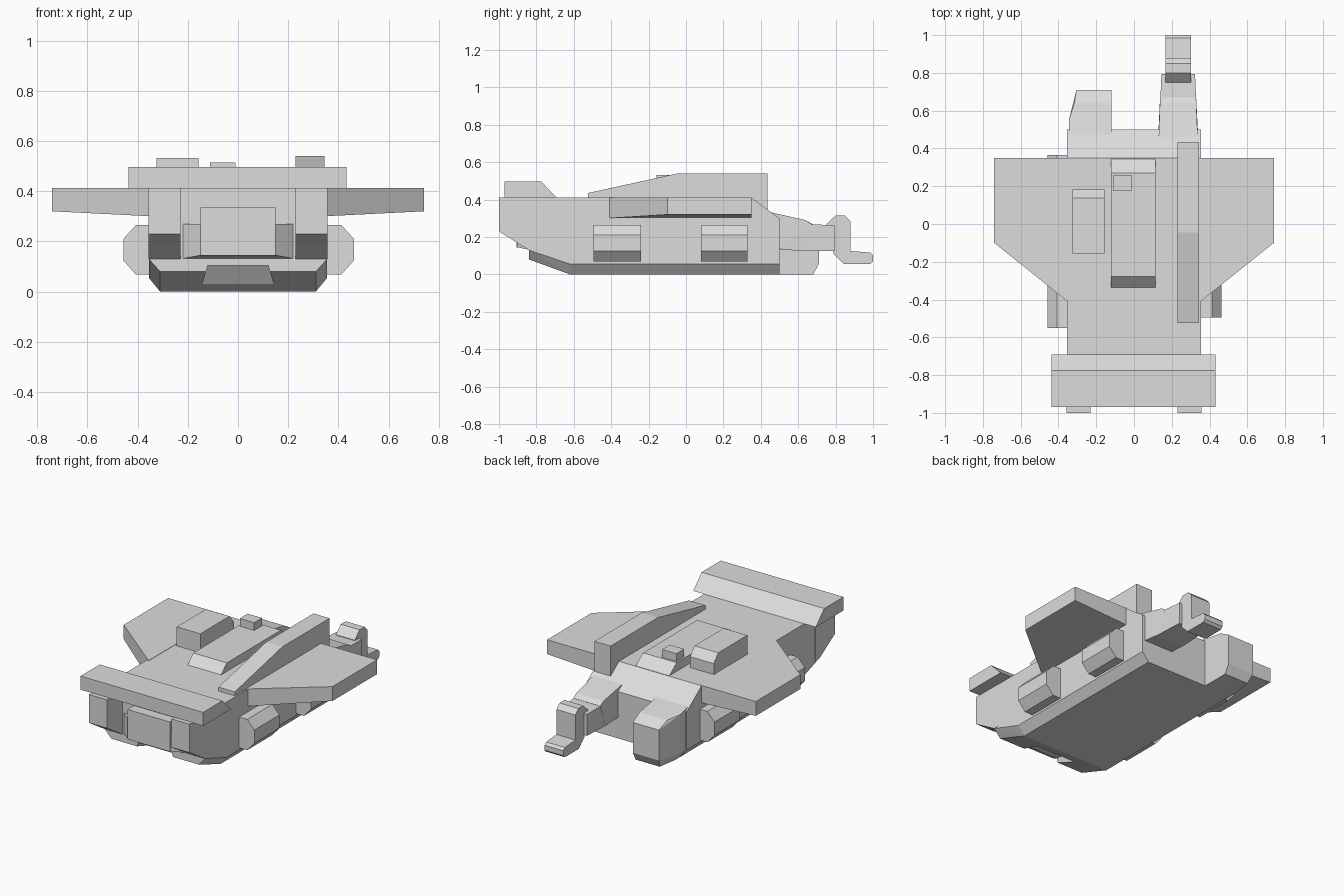
import bpy, bmesh, math

grey = bpy.data.materials.new("hull_grey")
grey.diffuse_color = (0.72, 0.72, 0.72, 1)


def finish(name, bm):
    bmesh.ops.recalc_face_normals(bm, faces=bm.faces)
    me = bpy.data.meshes.new(name)
    bm.to_mesh(me)
    bm.free()
    me.materials.append(grey)
    ob = bpy.data.objects.new(name, me)
    bpy.context.collection.objects.link(ob)
    return ob


def solid(name, pts):
    """Faceted convex block around the given corners."""
    bm = bmesh.new()
    for p in pts:
        bm.verts.new(p)
    res = bmesh.ops.convex_hull(bm, input=bm.verts)
    junk = [g for g in res["geom_interior"] if isinstance(g, bmesh.types.BMVert)]
    bmesh.ops.delete(bm, geom=junk, context='VERTS')
    bmesh.ops.dissolve_limit(bm, angle_limit=math.radians(0.5),
                             verts=bm.verts, edges=bm.edges)
    return finish(name, bm)


def side_prism(name, x0, x1, yz):
    """Side profile (y, z) extruded across x."""
    bm = bmesh.new()
    face = bm.faces.new([bm.verts.new((x0, y, z)) for y, z in yz])
    ext = bmesh.ops.extrude_face_region(bm, geom=[face])
    moved = [g for g in ext["geom"] if isinstance(g, bmesh.types.BMVert)]
    bmesh.ops.translate(bm, verts=moved, vec=(x1 - x0, 0, 0))
    return finish(name, bm)


def both(pts):
    return [(s * x, y, z) for x, y, z in pts for s in (-1, 1)]


# Main hull with chamfered belly and sloping tail
W, B = 0.355, 0.31
hull = solid("main_hull", both([
    (W, -0.84, 0.41), (W, 0.35, 0.41), (W, 0.5, 0.30), (W, 0.5, 0.055),
    (B, 0.5, 0), (B, -0.62, 0), (W, -0.62, 0.055),
    (W, -0.84, 0.13), (B, -0.84, 0.08)]))

# Notch under the nose
notch = solid("nose_notch_cutter", both([
    (0.12, -0.9, 0.105), (0.12, -0.76, 0.105),
    (0.16, -0.9, -0.03), (0.16, -0.66, -0.03)]))
notch.hide_render = True
notch.hide_viewport = True
cut = hull.modifiers.new("notch", 'BOOLEAN')
cut.operation = 'DIFFERENCE'
cut.object = notch
cut.solver = 'EXACT'

# Nose pillars either side of the front recess
for side, s in (("left", -1), ("right", 1)):
    side_prism(side + "_nose_pillar", s * 0.23, s * 0.357,
               [(-1, 0.23), (-1, 0.412), (-0.8, 0.412), (-0.8, 0.13), (-0.84, 0.13)])

# Cheeked block in the recess, with its raised front panel
solid("recess_block", both([
    (0.23, -0.83, 0.13), (0.23, -0.83, 0.27),
    (0.15, -0.90, 0.145), (0.15, -0.90, 0.27)]))
side_prism("recess_panel", -0.15, 0.15,
           [(-0.905, 0.145), (-0.905, 0.335), (-0.83, 0.335), (-0.83, 0.145)])

# Wide slab over the nose
side_prism("nose_slab", -0.437, 0.432,
           [(-0.97, 0.41), (-0.97, 0.497), (-0.775, 0.497), (-0.69, 0.41)])

# Wings
for side, s in (("left", -1), ("right", 1)):
    plan = [(0.34, 0.35), (0.74, 0.35), (0.74, -0.10), (0.34, -0.42)]
    solid(side + "_wing",
          [(s * x, y, 0.412) for x, y in plan] +
          [(s * x, y, 0.32 if x > 0.5 else 0.30) for x, y in plan])


# Side pods, bevelled along their outer edges
def pod(name, s, y0, y1, out):
    section = [(0.33, 0.265), (out - 0.05, 0.265), (out, 0.21),
               (out, 0.125), (out - 0.05, 0.068), (0.33, 0.068)]
    solid(name, [(s * x, y, z) for x, z in section for y in (y0, y1)])


pod("right_front_pod", 1, -0.495, -0.24, 0.462)
pod("right_rear_pod", 1, 0.08, 0.33, 0.462)
pod("left_front_pod", -1, -0.55, -0.295, 0.457)
pod("left_rear_pod", -1, 0.11, 0.365, 0.457)

# Roof details
side_prism("roof_fin", 0.23, 0.345,
           [(-0.525, 0.40), (-0.525, 0.435), (-0.045, 0.54), (0.435, 0.54), (0.435, 0.33), (0.3, 0.33)])
side_prism("roof_box", -0.325, -0.157,
           [(-0.157, 0.40), (-0.157, 0.532), (0.138, 0.532), (0.183, 0.48), (0.183, 0.40)])
side_prism("roof_plate", -0.123, 0.115,
           [(-0.335, 0.41), (-0.278, 0.465), (0.27, 0.465), (0.345, 0.41)])
side_prism("roof_sensor", -0.112, -0.01,
           [(0.178, 0.45), (0.178, 0.515), (0.257, 0.515), (0.257, 0.45)])

# Left tail block, tapering on its outer side
solid("tail_block", [
    (-0.345, 0.42, 0.33), (-0.12, 0.42, 0.33), (-0.345, 0.42, 0.055),
    (-0.345, 0.55, 0.30), (-0.345, 0.55, 0.055), (-0.31, 0.55, 0), (-0.31, 0.42, 0),
    (-0.12, 0.42, 0), (-0.12, 0.64, 0.29), (-0.315, 0.64, 0.29),
    (-0.305, 0.71, 0.25), (-0.12, 0.71, 0.25),
    (-0.305, 0.71, 0.055), (-0.12, 0.71, 0.055),
    (-0.29, 0.68, 0), (-0.12, 0.68, 0)])

# Right tail arm and its hook
solid("tail_arm_base", [
    (x, y, z) for y, z, x0, x1 in [
        (0.44, 0.335, 0.13, 0.338), (0.44, 0.14, 0.13, 0.338),
        (0.5, 0.14, 0.13, 0.338), (0.64, 0.29, 0.137, 0.33),
        (0.67, 0.27, 0.138, 0.329), (0.62, 0.125, 0.137, 0.331)]
    for x in (x0, x1)])
solid("tail_arm", [
    (x, y, z) for y, z, x0, x1 in [
        (0.6, 0.272, 0.136, 0.332), (0.6, 0.125, 0.136, 0.332),
        (0.795, 0.262, 0.146, 0.323), (0.795, 0.125, 0.146, 0.323)]
    for x in (x0, x1)])
side_prism("tail_hook", 0.168, 0.302, [
    (0.75, 0.235), (0.75, 0.268), (0.80, 0.315), (0.85, 0.315), (0.88, 0.285),
    (0.88, 0.125), (0.985, 0.117), (1.0, 0.102), (1.0, 0.07), (0.985, 0.055),
    (0.845, 0.055), (0.788, 0.11), (0.788, 0.235)])
